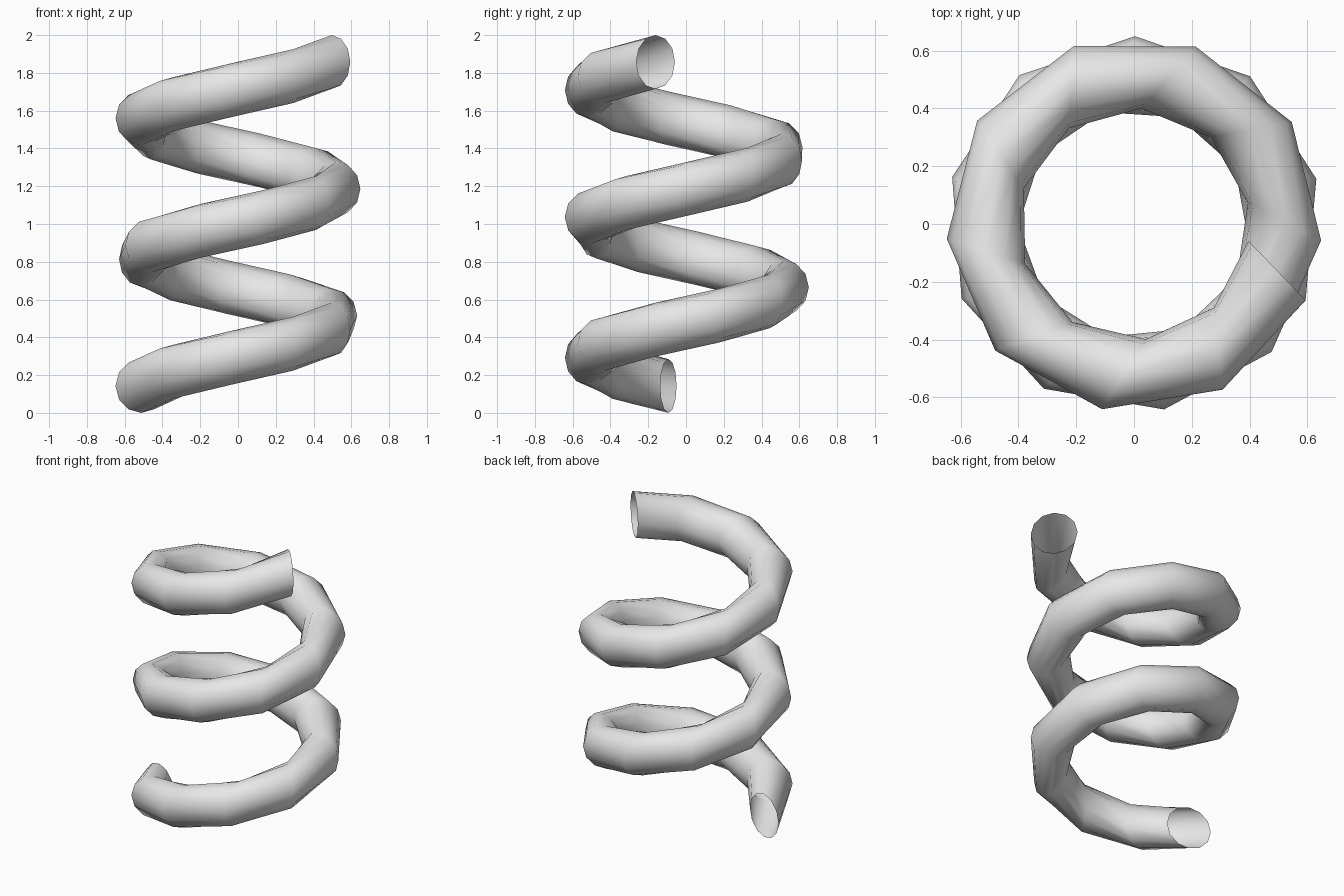
import bpy
import bmesh
from math import radians
from mathutils import Matrix, Vector

cube = bpy.data.objects.get("Cube")
if cube:
    bpy.data.objects.remove(cube)

COIL_RADIUS = 0.521
WIRE_RADIUS = 0.1425
START = radians(190.3)   # angle of the bottom end around z
STEP = radians(37.9)     # turn between neighbouring rings
STEPS = 23
RISE = (2 - 2 * WIRE_RADIUS) / STEPS
SKEW = radians(-28)      # rings are turned away from the radial plane

# Plain grey metal
grey = bpy.data.materials.new("light grey")
grey.use_nodes = True
colour = (0.8, 0.8, 0.8, 1)
grey.diffuse_color = colour
grey.node_tree.nodes["Principled BSDF"].inputs["Base Color"].default_value = colour

# Upright ring at the bottom end of the wire
bm = bmesh.new()
placement = (
    Matrix.Rotation(START, 4, "Z")
    @ Matrix.Translation((COIL_RADIUS, 0, WIRE_RADIUS))
    @ Matrix.Rotation(SKEW, 4, "Z")
    @ Matrix.Rotation(radians(90), 4, "X")
)
bmesh.ops.create_circle(bm, segments=12, radius=WIRE_RADIUS, matrix=placement)

# Sweep the ring up and around; both ends stay open
bmesh.ops.spin(
    bm,
    geom=bm.verts[:] + bm.edges[:],
    cent=(0, 0, 0),
    axis=(0, 0, 1),
    dvec=Vector((0, 0, RISE)),
    angle=STEP * STEPS,
    steps=STEPS,
    use_duplicate=False,
)
bmesh.ops.recalc_face_normals(bm, faces=bm.faces[:])
for face in bm.faces:
    face.smooth = True

mesh = bpy.data.meshes.new("coil_spring")
bm.to_mesh(mesh)
bm.free()
mesh.materials.append(grey)
spring = bpy.data.objects.new("coil_spring", mesh)
bpy.context.collection.objects.link(spring)
